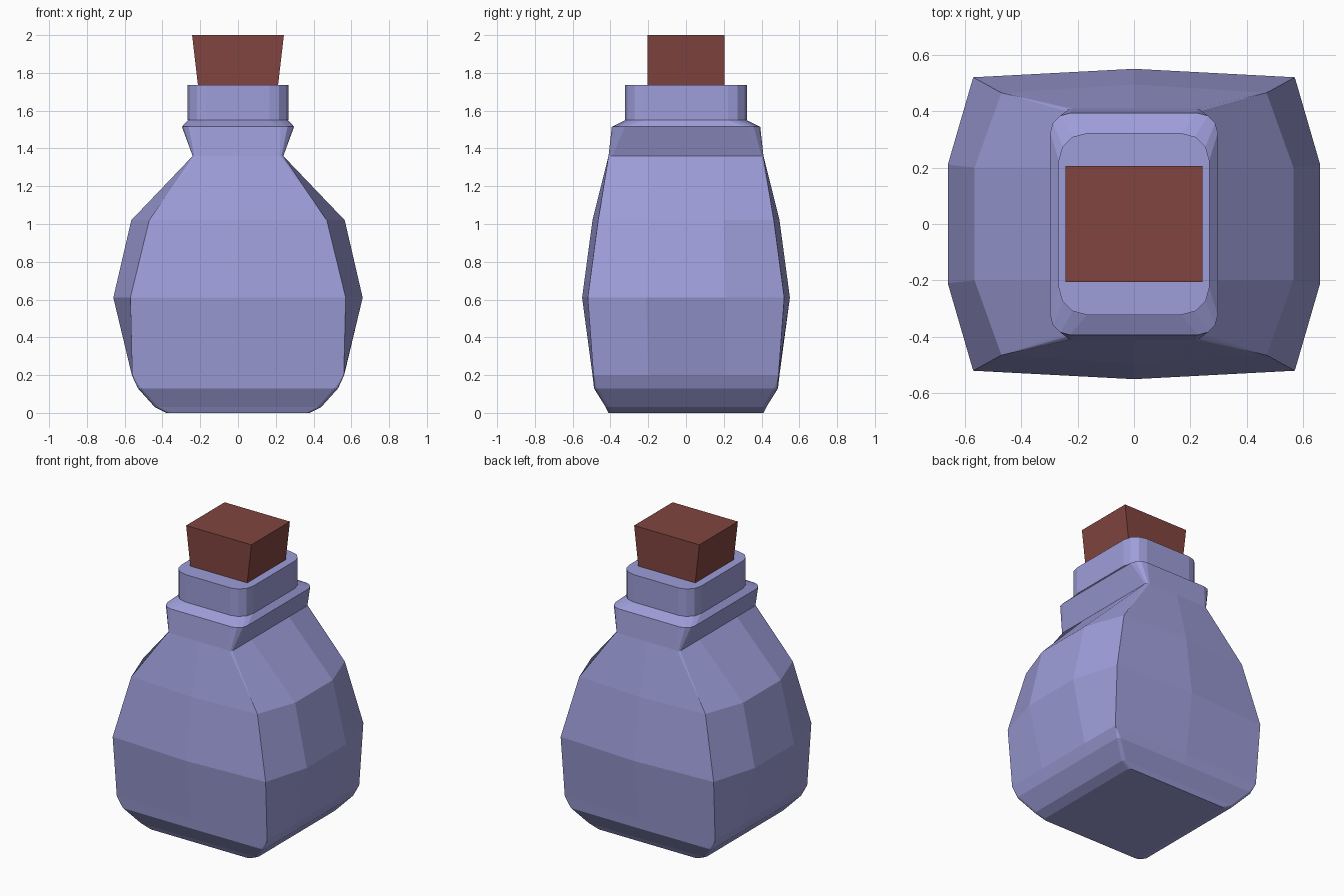
import bpy, bmesh, math

if "Cube" in bpy.data.objects:
    bpy.data.objects.remove(bpy.data.objects["Cube"])


def material(name, color):
    m = bpy.data.materials.new(name)
    m.diffuse_color = (*color, 1)
    m.use_nodes = True
    m.node_tree.nodes["Principled BSDF"].inputs["Base Color"].default_value = m.diffuse_color
    return m


def ring(z, side_x, corner_x, corner_y, mid_y, side_y, r):
    """Bulging rectangle with rounded corners, counter-clockwise."""
    q = [(side_x, side_y)]
    for i in range(4):
        a = math.radians(30 * i)
        q.append((corner_x - r + r * math.cos(a), corner_y - r + r * math.sin(a)))
    half = q + [(0, mid_y)] + [(-x, y) for x, y in reversed(q)]
    loop = half + [(-x, -y) for x, y in half]
    return [(x, y, z) for x, y in loop]


def loft(name, rings, mat):
    bm = bmesh.new()
    loops = [[bm.verts.new(p) for p in r] for r in rings]
    for a, b in zip(loops, loops[1:]):
        for i in range(len(a)):
            j = (i + 1) % len(a)
            bm.faces.new((a[i], a[j], b[j], b[i]))
    bm.faces.new(list(reversed(loops[0])))
    bm.faces.new(loops[-1])
    bmesh.ops.remove_doubles(bm, verts=bm.verts, dist=0.0005)
    bmesh.ops.recalc_face_normals(bm, faces=bm.faces)
    me = bpy.data.meshes.new(name)
    bm.to_mesh(me)
    bm.free()
    me.materials.append(mat)
    ob = bpy.data.objects.new(name, me)
    bpy.context.collection.objects.link(ob)
    return ob


glass = material("glass", (0.34, 0.34, 0.70))
cork = material("cork", (0.22, 0.06, 0.05))

# Bottle body: rounded base, bulging belly, pinched waist, flared collar
loft("bottle_body", [
    ring(0.00, 0.38, 0.38, 0.41, 0.41, 0.20, 0.02),
    ring(0.03, 0.44, 0.44, 0.425, 0.425, 0.20, 0.02),
    ring(0.13, 0.53, 0.53, 0.485, 0.487, 0.20, 0.02),
    ring(0.20, 0.562, 0.56, 0.49, 0.495, 0.20, 0),
    ring(0.61, 0.66, 0.57, 0.52, 0.55, 0.21, 0),
    ring(1.02, 0.565, 0.47, 0.465, 0.495, 0.20, 0),
    ring(1.36, 0.24, 0.24, 0.41, 0.41, 0.20, 0.02),
    ring(1.515, 0.297, 0.297, 0.393, 0.393, 0.20, 0.07),
    ring(1.55, 0.265, 0.265, 0.32, 0.32, 0.20, 0.10),
], glass)

# Neck rim
loft("neck_rim", [ring(z, 0.268, 0.268, 0.322, 0.322, 0.20, 0.10)
                  for z in (1.55, 1.735)], glass)

# Tapered stopper
loft("stopper", [[(x * sx, y * 0.205, z) for x, y in
                  ((1, -1), (1, 1), (-1, 1), (-1, -1))]
                 for z, sx in ((1.70, 0.208), (2.0, 0.243))], cork)
